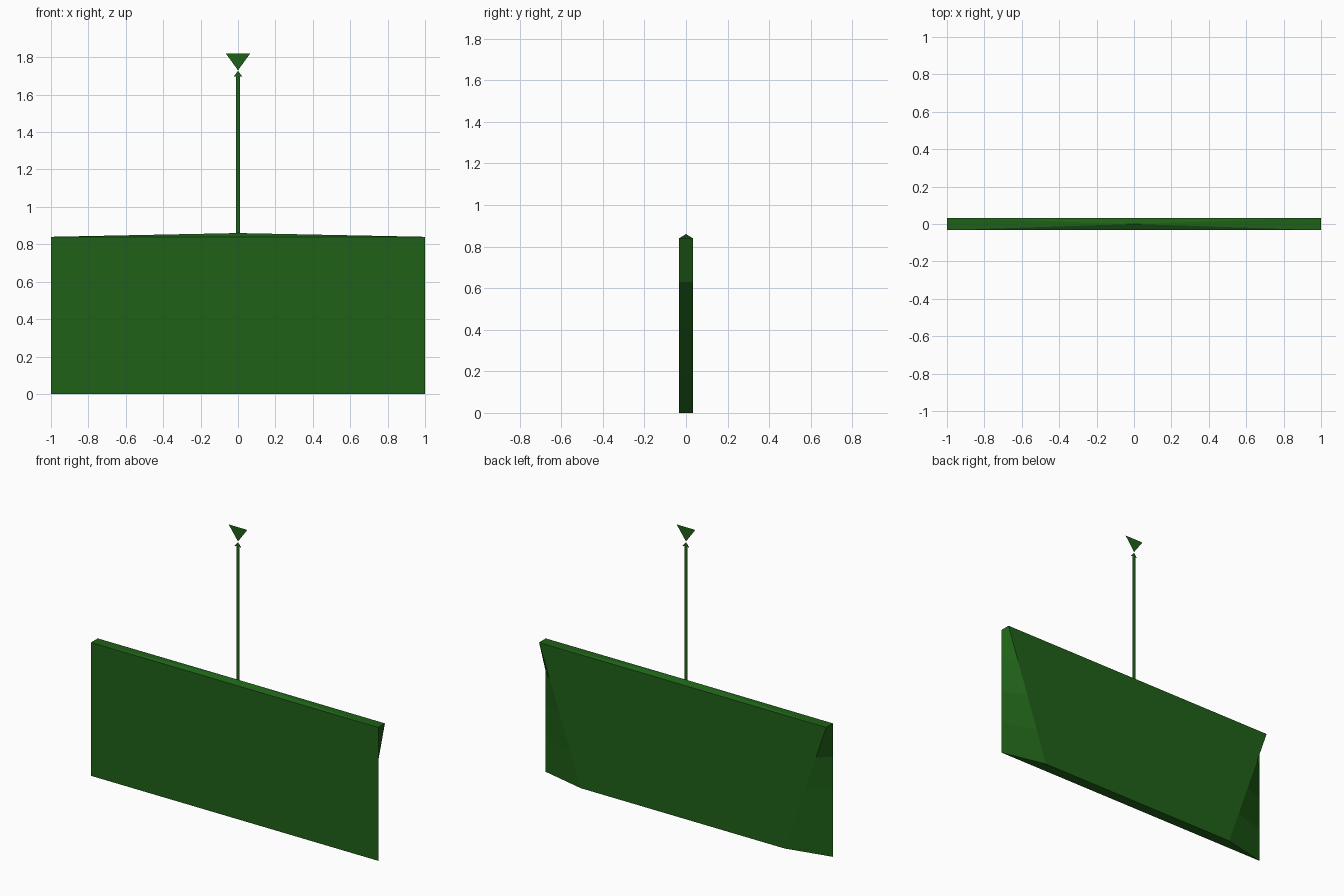
import bpy
import bmesh

if "Cube" in bpy.data.objects:
    bpy.data.objects.remove(bpy.data.objects["Cube"])

green = bpy.data.materials.new("green")
green.diffuse_color = (0.014, 0.12, 0.009, 1)
green.use_nodes = True
green.node_tree.nodes["Principled BSDF"].inputs["Base Color"].default_value = green.diffuse_color

W, D, H, PEAK, BACK_W = 1.0, 0.033, 0.84, 0.86, 0.71
ROWS = 4


def finish(name, bm):
    mesh = bpy.data.meshes.new(name)
    bm.to_mesh(mesh)
    bm.free()
    mesh.materials.append(green)
    obj = bpy.data.objects.new(name, mesh)
    bpy.context.collection.objects.link(obj)
    return obj


# Panel: straight front, back narrowing downward, twisted side faces
bm = bmesh.new()
rings = []
for i in range(ROWS + 1):
    t = i / ROWS
    b = BACK_W + (W - BACK_W) * t
    rings.append([bm.verts.new((x, y, H * t))
                  for x, y in ((-W, -D), (W, -D), (b, D), (-b, D))])
for lo, hi in zip(rings, rings[1:]):
    for k in range(4):
        n = (k + 1) % 4
        bm.faces.new((lo[k], lo[n], hi[n], hi[k]))
bm.faces.new(rings[0][::-1])
# Shallow pyramid top
apex = bm.verts.new((0, 0, PEAK))
for k in range(4):
    bm.faces.new((rings[-1][k], rings[-1][(k + 1) % 4], apex))
bmesh.ops.recalc_face_normals(bm, faces=bm.faces)
finish("panel", bm)


# Flat, paper-thin parts standing in the middle
def flat_part(name, points):
    bm = bmesh.new()
    bm.faces.new([bm.verts.new((x, 0, z)) for x, z in points])
    finish(name, bm)


flat_part("stem", [(-0.011, 0.855), (0.011, 0.855), (0.011, 1.70), (-0.011, 1.70)])
flat_part("stem_tip", [(-0.023, 1.697), (0.023, 1.697), (0, 1.727)])
flat_part("top_triangle", [(0, 1.73), (0.065, 1.82), (-0.065, 1.82)])
